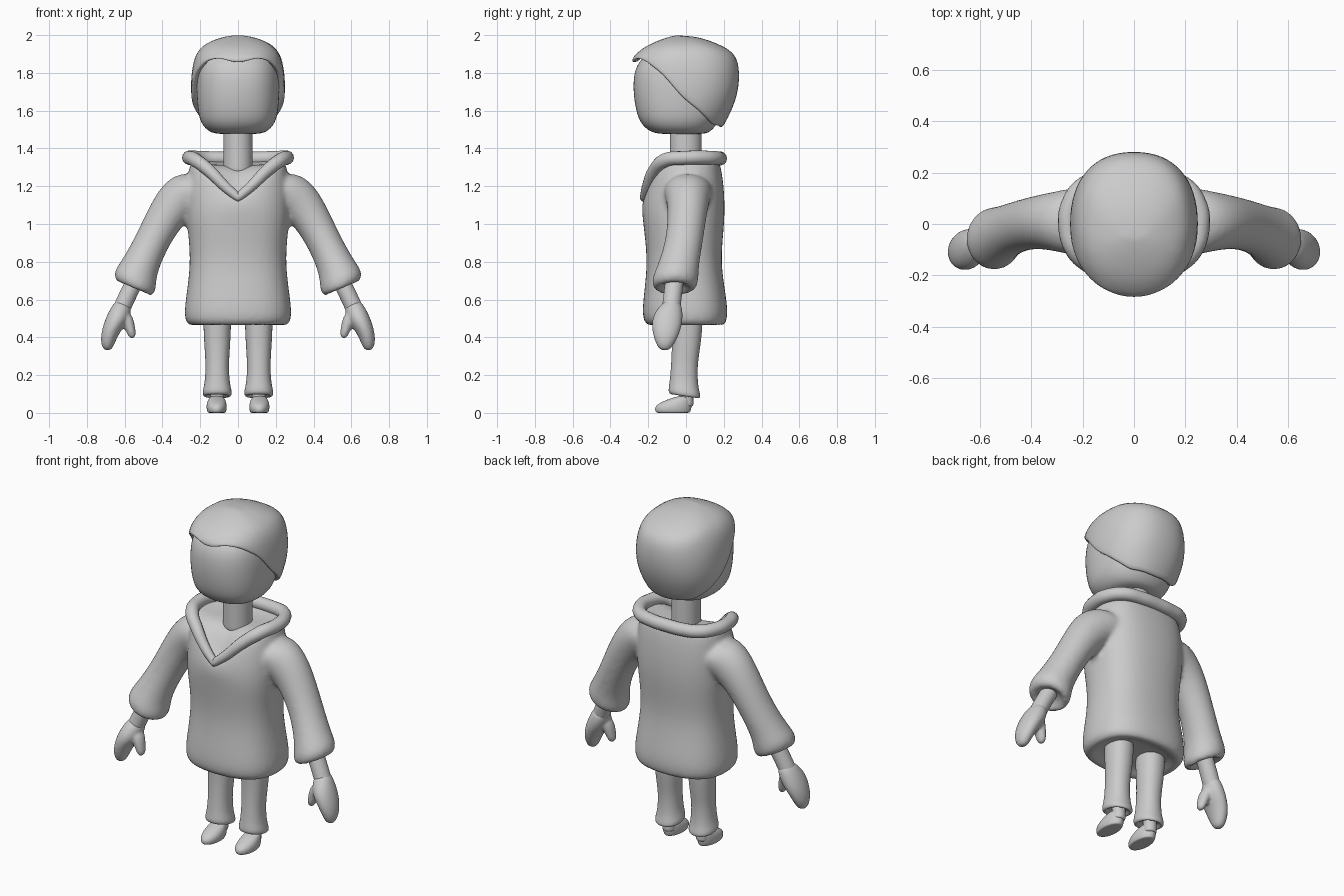
import bpy, bmesh
from math import sin, cos, pi, radians, copysign
from mathutils import Vector

if "Cube" in bpy.data.objects:
    bpy.data.objects.remove(bpy.data.objects["Cube"])

N = 16


def sup(v, e):
    return copysign(abs(v) ** (2 / e), v)


def ring(x, y, z, rx, ry, tilt=0, e=2.0, n=N):
    """Superellipse ring, first point at the front, tilted about y."""
    t, pts = radians(tilt), []
    for i in range(n):
        a = 2 * pi * i / n
        u, v = rx * sup(sin(a), e), -ry * sup(cos(a), e)
        pts.append(Vector((x + u * cos(t), y + v, z + u * sin(t))))
    return pts


def rows(table, e=2.0, x=0):
    """Rings from rows of (z, half width, front y, back y)."""
    return [ring(x, (f + b) / 2, z, hx, (b - f) / 2, 0, e) for z, hx, f, b in table]


def flip(rings):
    return [[Vector((-p.x, p.y, p.z)) for p in r] for r in rings]


def loft(name, parts, sub=2, voxel=0, smooth=6, caps=(True, True)):
    bm = bmesh.new()
    for rings in parts:
        vs = [[bm.verts.new(p) for p in r] for r in rings]
        n = len(vs[0])
        for a, b in zip(vs, vs[1:]):
            for i in range(n):
                j = (i + 1) % n
                bm.faces.new((a[i], a[j], b[j], b[i]))
        if caps[0]:
            bm.faces.new(vs[0][::-1])
        if caps[1]:
            bm.faces.new(vs[-1])
    bmesh.ops.recalc_face_normals(bm, faces=bm.faces[:])
    for f in bm.faces:
        f.smooth = True
    me = bpy.data.meshes.new(name)
    bm.to_mesh(me)
    bm.free()
    ob = bpy.data.objects.new(name, me)
    bpy.context.collection.objects.link(ob)
    m = ob.modifiers.new("sub", 'SUBSURF')
    m.levels = m.render_levels = sub
    if voxel:
        m = ob.modifiers.new("fuse", 'REMESH')
        m.mode, m.voxel_size, m.use_smooth_shade = 'VOXEL', voxel, True
        m = ob.modifiers.new("soften", 'SMOOTH')
        m.factor, m.iterations = 0.5, smooth
    return ob


def lerp_table(table, v):
    for a, b in zip(table, table[1:]):
        if a[0] <= v <= b[0]:
            k = (v - a[0]) / (b[0] - a[0])
            return [p + (q - p) * k for p, q in zip(a[1:], b[1:])]
    return list(table[-1][1:]) if v > table[-1][0] else list(table[0][1:])


# neckline path: V at the front, round the shoulders, flat at the back
half = [(0, -.222, 1.14), (.07, -.205, 1.20), (.15, -.17, 1.28), (.225, -.11, 1.338),
        (.258, -.01, 1.35), (.245, .08, 1.352), (.19, .15, 1.35), (.1, .175, 1.347), (0, .18, 1.347)]
neckline = [Vector(p) for p in half] + [Vector((-x, y, z)) for x, y, z in half[7:0:-1]]

# hooded top: torso and sleeves fused together
torso = rows([(.50, .17, -.13, .13), (.468, .22, -.17, .17), (.46, .262, -.205, .205), (.49, .288, -.232, .222),
              (.56, .288, -.235, .225), (.68, .27, -.22, .205), (.80, .258, -.21, .19),
              (.92, .265, -.22, .198), (1.04, .28, -.235, .21)], 2.5)
top_rings = []
for k, z in ((1.0, None), (.85, None), (.45, 1.31)):
    top_rings.append([Vector((p.x * k, p.y * k, z or p.z - (1 - k) * .15)) for p in neckline])
shoulder = [a.lerp(b, .5) + Vector((a.x * .05, a.y * .05, 0)) for a, b in zip(torso[-1], neckline)]
torso += [shoulder] + top_rings
sleeve = [ring(*s) for s in (
    (.16, .01, 1.18, .12, .15, 60), (.27, .01, 1.165, .135, .125, 45), (.37, .01, 1.07, .105, .105, 32),
    (.46, -.01, .90, .09, .1, 27), (.525, -.045, .765, .102, .113, 23), (.543, -.057, .71, .122, .126, 23),
    (.55, -.06, .665, .116, .12, 23), (.552, -.06, .65, .08, .085, 23), (.54, -.06, .69, .055, .06, 23))]
loft("hooded_top", [torso, sleeve, flip(sleeve)], 2, .013, 5)

# rolled collar along the neckline
cu = bpy.data.curves.new("collar", 'CURVE')
cu.dimensions, cu.bevel_depth, cu.bevel_resolution, cu.resolution_u = '3D', .037, 5, 8
sp = cu.splines.new('BEZIER')
sp.bezier_points.add(len(neckline) - 1)
sp.use_cyclic_u = sp.use_smooth = True
for i, (bp, p) in enumerate(zip(sp.bezier_points, neckline)):
    bp.co = p
    bp.handle_left_type = bp.handle_right_type = 'AUTO' if i else 'VECTOR'
    bp.radius = (.6, .75, .9)[min(i, N - i)] if min(i, N - i) < 3 else 1
bpy.context.collection.objects.link(bpy.data.objects.new("collar", cu))

# neck and head
loft("neck", [rows([(z, .08, -.088, .085) for z in (1.26, 1.29, 1.4, 1.5, 1.53)])])
loft("head", [rows([(1.475, .10, -.13, .09), (1.485, .155, -.19, .13), (1.53, .2, -.245, .17),
                    (1.6, .218, -.27, .21), (1.7, .225, -.285, .24), (1.8, .223, -.282, .25),
                    (1.87, .205, -.25, .24), (1.93, .15, -.17, .18)], 2.4)])

# hair cap: rows run from the crown down to a wavy hairline
shape = [(1.50, .19, -.25, .19), (1.52, .205, -.25, .2), (1.6, .243, -.27, .245), (1.7, .252, -.28, .277),
         (1.8, .248, -.288, .287), (1.88, .232, -.288, .27), (1.93, .205, -.232, .228),
         (1.96, .165, -.175, .155), (1.985, .1, -.11, .085), (2.0, .03, -.05, 0)]
hairline = [(0, 1.855), (25, 1.885), (45, 1.865), (67, 1.80), (90, 1.66), (112, 1.585), (135, 1.53), (180, 1.515)]
COLS = 32


def hair_row(t, k=1.0, lift=0.0):
    pts = []
    for i in range(COLS):
        a = 2 * pi * i / COLS
        deg = 360 * i / COLS
        edge = lerp_table(hairline, min(deg, 360 - deg))[0]
        z = 2.0 - (2.0 - edge) * t * t
        hx, f, b = lerp_table(shape, z)
        pts.append(Vector((k * hx * sup(sin(a), 2.3),
                           (f + b) / 2 - k * (b - f) / 2 * sup(cos(a), 2.3), z + lift)))
    return pts


loft("hair", [[hair_row(t / 10) for t in range(1, 11)] +
              [hair_row(1, .96, -.006), hair_row(1, .86, .005), hair_row(1, .8, .03)]], 1, caps=(True, False))

# limbs on both sides
palm = [ring(*s) for s in (
    (.60, -.075, .585, .035, .04, 25), (.61, -.08, .565, .05, .06, 25), (.633, -.097, .51, .06, .083, 27),
    (.668, -.103, .45, .05, .08, 22), (.688, -.108, .39, .042, .062, 12), (.692, -.112, .345, .03, .038, 5),
    (.692, -.112, .33, .012, .016, 0))]
thumb = [ring(*s) for s in (
    (.615, -.09, .545, .03, .04, 0), (.587, -.1, .50, .034, .044, -12), (.572, -.105, .45, .028, .036, -12),
    (.56, -.108, .41, .022, .028, -20), (.556, -.108, .395, .01, .014, -20))]
wrist = [ring(x, y, z, .047, .05, 25) for x, y, z in
         ((.54, -.06, .71), (.55, -.062, .69), (.59, -.072, .61), (.612, -.078, .56), (.62, -.08, .545))]
leg = rows([(.52, .075, -.08, .09), (.48, .075, -.08, .09), (.36, .07, -.075, .08), (.25, .061, -.08, .06),
            (.15, .068, -.088, .065), (.115, .079, -.094, .076), (.09, .078, -.094, .078),
            (.083, .06, -.07, .06), (.11, .045, -.045, .045)], 2.2, .11)
for r in leg[4:]:  # trouser cuff dips at the back
    for p in r:
        p.z -= .15 * p.y
ankle = rows([(z, .037, -.035, .04) for z in (.03, .05, .1, .15, .16)], 2, .11)
shoe = rows([(0, .04, -.15, .015), (.001, .05, -.163, .024), (.03, .056, -.17, .032), (.055, .052, -.14, .034),
             (.08, .042, -.075, .03), (.09, .025, -.035, .015)], 2, .113)

for side, fn in (("left", lambda r: r), ("right", flip)):
    loft(side + "_hand", [fn(palm), fn(thumb)], 2, .008, 4)
    loft(side + "_wrist", [fn(wrist)])
    loft(side + "_trouser_leg", [fn(leg)])
    loft(side + "_ankle", [fn(ankle)])
    loft(side + "_shoe", [fn(shoe)])
